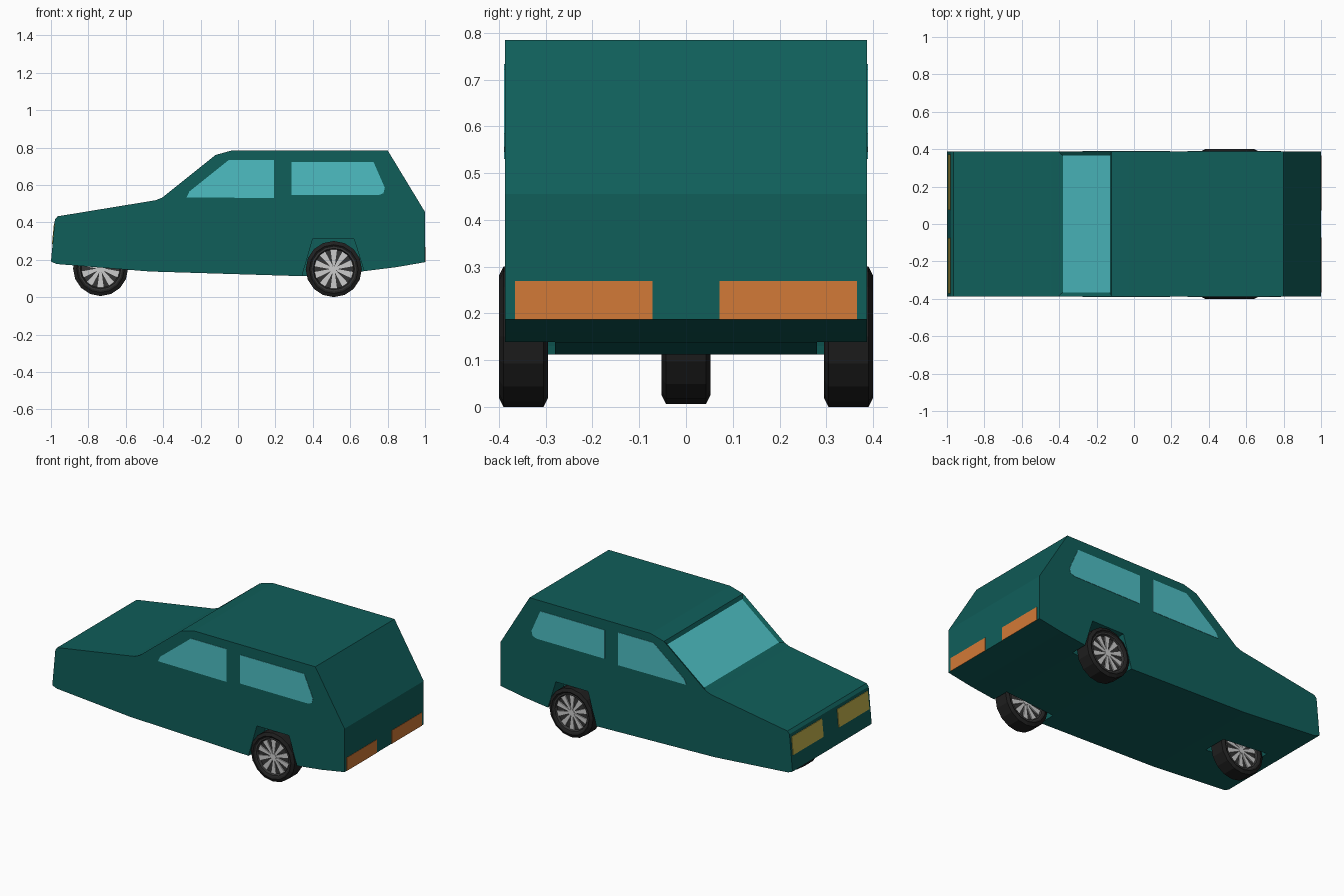
import bpy, bmesh, math
from mathutils import Matrix

if "Cube" in bpy.data.objects:
    bpy.data.objects.remove(bpy.data.objects["Cube"])


def material(name, rgb):
    m = bpy.data.materials.new(name)
    m.diffuse_color = (*rgb, 1)
    m.use_nodes = True
    m.node_tree.nodes["Principled BSDF"].inputs["Base Color"].default_value = m.diffuse_color
    return m


TEAL = material("teal paint", (0.005, 0.112, 0.102))
GLASS = material("glass", (0.075, 0.515, 0.545))
ORANGE = material("orange lens", (0.65, 0.195, 0.038))
YELLOW = material("yellow lens", (0.58, 0.48, 0.08))
RUBBER = material("black rubber", (0.014, 0.014, 0.014))
DARK = material("dark rim", (0.035, 0.035, 0.035))
SILVER = material("silver spokes", (0.6, 0.6, 0.6))


def finish(name, bm, mats):
    bmesh.ops.recalc_face_normals(bm, faces=bm.faces[:])
    me = bpy.data.meshes.new(name)
    bm.to_mesh(me)
    bm.free()
    for m in mats:
        me.materials.append(m)
    ob = bpy.data.objects.new(name, me)
    bpy.context.collection.objects.link(ob)
    return ob


def add_prism(bm, pts, y0, y1):
    """Extrude an x/z outline from y0 to y1."""
    a = [bm.verts.new((x, y0, z)) for x, z in pts]
    b = [bm.verts.new((x, y1, z)) for x, z in pts]
    faces = [bm.faces.new(a), bm.faces.new(b[::-1])]
    n = len(pts)
    for i in range(n):
        j = (i + 1) % n
        faces.append(bm.faces.new((a[i], b[i], b[j], a[j])))
    return faces


def prism(name, pts, y0, y1, mat):
    bm = bmesh.new()
    add_prism(bm, pts, y0, y1)
    return finish(name, bm, [mat])


W = 0.387

# Body shell from the side profile, with a sunken windscreen
profile = [(-1, 0.19), (-0.979, 0.415), (-0.965, 0.432), (-0.44, 0.518), (-0.405, 0.532),
           (-0.12, 0.76), (-0.03, 0.785), (0.80, 0.785), (1, 0.455), (1, 0.187),
           (0.845, 0.16), (0.66, 0.137), (0.345, 0.112), (-0.47, 0.137), (-0.97, 0.177)]
bm = bmesh.new()
add_prism(bm, profile, -W, W)
bmesh.ops.recalc_face_normals(bm, faces=bm.faces[:])
screen = min(bm.faces, key=lambda f: (f.calc_center_median() - Matrix.Translation((-0.2625, 0, 0.646)).translation).length)
bmesh.ops.inset_region(bm, faces=[screen], thickness=0.031, depth=-0.012)
screen.material_index = 1
body = finish("body", bm, [TEAL, GLASS])

# Wheel wells cut into the body


def well(cx, y0, y1, name):
    pts = [(cx - 0.18, 0.05), (cx - 0.165, 0.13), (cx - 0.112, 0.312),
           (cx + 0.108, 0.312), (cx + 0.165, 0.13), (cx + 0.18, 0.05)]
    cutter = prism(name, pts, y0, y1, TEAL)
    cutter.hide_render = True
    cutter.hide_viewport = True
    cutter.display_type = 'WIRE'
    mod = body.modifiers.new(name, 'BOOLEAN')
    mod.operation = 'DIFFERENCE'
    mod.solver = 'EXACT'
    mod.object = cutter


well(0.512, -0.45, -0.28, "right_well_cutter")
well(0.512, 0.28, 0.45, "left_well_cutter")
well(-0.735, -0.075, 0.075, "front_well_cutter")

# Side windows, thin plates on both sides
front_window = [(-0.275, 0.533), (-0.26, 0.565), (-0.05, 0.733), (0.192, 0.733), (0.192, 0.53)]
rear_window = [(0.285, 0.722), (0.725, 0.722), (0.785, 0.585), (0.778, 0.556),
               (0.752, 0.545), (0.285, 0.545)]
# Lamps follow the nose slope and the upright tail
head = [(-0.972, 0.395), (-0.984, 0.395), (-0.995, 0.285), (-0.983, 0.285)]
head = [(x + (0.005 if i in (0, 3) else 0), z) for i, (x, z) in enumerate(head)]
tail = [(0.996, 0.187), (1.002, 0.187), (1.002, 0.269), (0.996, 0.269)]
for side, s in (("left", 1), ("right", -1)):
    prism(side + "_front_window", front_window, s * (W - 0.004), s * (W + 0.002), GLASS)
    prism(side + "_rear_window", rear_window, s * (W - 0.004), s * (W + 0.002), GLASS)
    prism(side + "_headlamp", head, s * 0.075, s * 0.372, YELLOW)
    prism(side + "_tail_lamp", tail, s * 0.072, s * 0.366, ORANGE)

# Wheels: lathed tyre and rim with tapered spokes on both faces


def wheel(name, x, y, z, r, sides=16):
    bm = bmesh.new()
    half = [(0.70, 0.030, 1), (0.74, 0.046, 1), (0.80, 0.046, 0), (0.87, 0.0525, 0), (1.0, 0.043, 0)]
    path = half + [(q, -o, m) for q, o, m in half[::-1]]
    rings = []
    for q, o, _ in path:
        rings.append([bm.verts.new((q * r * math.cos(t), o, q * r * math.sin(t)))
                      for t in (2 * math.pi * i / sides for i in range(sides))])
    n = len(path)
    for k in range(n - 1):
        for i in range(sides):
            j = (i + 1) % sides
            f = bm.faces.new((rings[k][i], rings[k][j], rings[k + 1][j], rings[k + 1][i]))
            f.material_index = 1 if k in (0, 1, n - 2, n - 3) else 0
    for ring in (rings[0], rings[-1]):
        bm.faces.new(ring).material_index = 1
    # Spokes and hub
    count = 10
    for s in (1, -1):
        for i in range(count):
            t = 2 * math.pi * i / count + math.pi / 2
            c, d = math.cos(t), math.sin(t)
            shape = [(0.12 * r, -0.04 * r), (0.69 * r, -0.115 * r),
                     (0.69 * r, 0.115 * r), (0.12 * r, 0.04 * r)]
            pts = [(u * c - v * d, u * d + v * c) for u, v in shape]
            for f in add_prism(bm, pts, s * 0.029, s * 0.037):
                f.material_index = 2
        hub = [(0.13 * r * math.cos(math.pi * i / 4), 0.13 * r * math.sin(math.pi * i / 4)) for i in range(8)]
        for f in add_prism(bm, hub, s * 0.029, s * 0.039):
            f.material_index = 2
    ob = finish(name, bm, [RUBBER, DARK, SILVER])
    ob.location = (x, y, z)


wheel("rear_right_wheel", 0.512, -0.3475, 0.15, 0.15)
wheel("rear_left_wheel", 0.512, 0.3475, 0.15, 0.15)
wheel("front_wheel", -0.735, 0, 0.153, 0.147)
